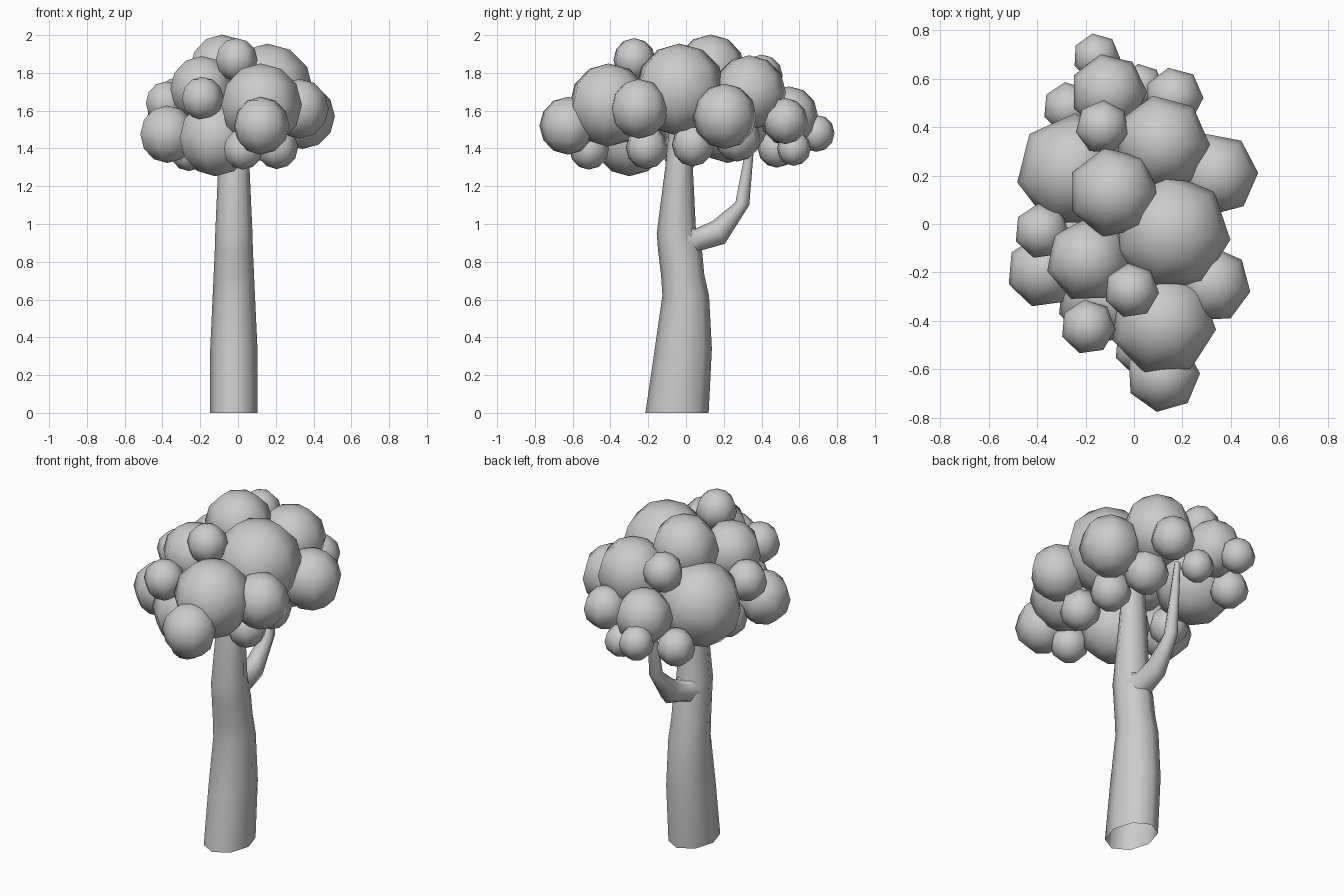
import bpy, bmesh, math
from mathutils import Vector


def finish(bm, name, angle=None):
    for f in bm.faces:
        f.smooth = True
    me = bpy.data.meshes.new(name)
    bm.to_mesh(me)
    bm.free()
    ob = bpy.data.objects.new(name, me)
    bpy.context.collection.objects.link(ob)
    if angle:
        bpy.context.view_layer.objects.active = ob
        ob.select_set(True)
        bpy.ops.object.shade_smooth_by_angle(angle=math.radians(angle))
        ob.select_set(False)
    return ob


def limb(name, rings, sides=8):
    """Each ring: two opposite (y, z) outline points, x centre, x half width."""
    bm = bmesh.new()
    loops = []
    for y0, z0, y1, z1, xc, hx in rings:
        a, b = Vector((xc, y0, z0)), Vector((xc, y1, z1))
        mid, half = (a + b) / 2, (b - a) / 2
        loops.append([bm.verts.new(mid + half * math.cos(t) + Vector((hx * math.sin(t), 0, 0)))
                      for t in (2 * math.pi * i / sides for i in range(sides))])
    for lo, hi in zip(loops, loops[1:]):
        for i in range(sides):
            j = (i + 1) % sides
            bm.faces.new((lo[j], lo[i], hi[i], hi[j]))
    # ends stay open; make the surface face outward
    bmesh.ops.recalc_face_normals(bm, faces=bm.faces[:])
    return finish(bm, name, 60)


# Trunk, leaning slightly, open underneath
limb("trunk", [
    (-.215, 0, .12, 0, -.022, .125),
    (-.165, .34, .137, .34, -.022, .125),
    (-.125, .62, .122, .62, -.022, .112),
    (-.132, .73, .097, .73, -.022, .107),
    (-.148, .86, .085, .86, -.022, .101),
    (-.155, .95, .052, .98, -.022, .098),
    (-.11, 1.3, .036, 1.3, -.022, .083),
    (-.085, 1.55, .025, 1.55, -.022, .07),
])

# Side branch bending up into the crown, flared where it joins the trunk
limb("side_branch", [
    (.02, .80, .0, 1.02, -.02, .085),
    (.08, .86, .05, .975, -.02, .07),
    (.205, .895, .14, 1.015, -.015, .055),
    (.335, 1.10, .262, 1.115, -.01, .038),
    (.37, 1.53, .34, 1.53, -.01, .018),
])

# Crown: seven-sided leaf balls (x, y, z, radius, turn in degrees)
balls = [
    (.155, -.035, 1.71, .245, -7), (-.085, .13, 1.815, .188, -1),
    (-.19, -.15, 1.715, .174, -11), (-.01, -.275, 1.87, .114, -5),
    (-.19, -.425, 1.665, .114, -5), (.12, -.41, 1.63, .22, -7),
    (.12, -.625, 1.52, .153, 3), (.325, -.25, 1.61, .158, -11),
    (.34, .205, 1.57, .173, 2), (.115, .335, 1.695, .198, -2),
    (-.105, .545, 1.57, .159, 0), (-.155, .69, 1.48, .098, -3),
    (-.13, .40, 1.785, .112, -15), (.165, .525, 1.545, .122, -2),
    (.03, .57, 1.4, .092, -5), (-.25, .22, 1.56, .237, -14),
    (-.38, -.03, 1.64, .115, -5), (-.375, -.195, 1.475, .152, -5),
    (-.27, .48, 1.405, .107, -5), (-.12, -.3, 1.455, .202, -5),
    (.025, -.515, 1.395, .107, -5), (.205, -.21, 1.405, .114, -5),
    (.195, .035, 1.42, .115, -5), (-.26, -.02, 1.39, .11, -5),
    (.14, .27, 1.455, .125, -5),
]
bm = bmesh.new()
for x, y, z, r, turn in balls:
    made = bmesh.ops.create_uvsphere(bm, u_segments=7, v_segments=6, radius=r)["verts"]
    a = math.radians(turn + 12.86)  # sphere starts with a corner at +y
    for v in made:
        px, py = v.co.x, v.co.y
        v.co = Vector((px * math.cos(a) - py * math.sin(a) + x,
                       px * math.sin(a) + py * math.cos(a) + y, v.co.z + z))
finish(bm, "leaf_crown")
